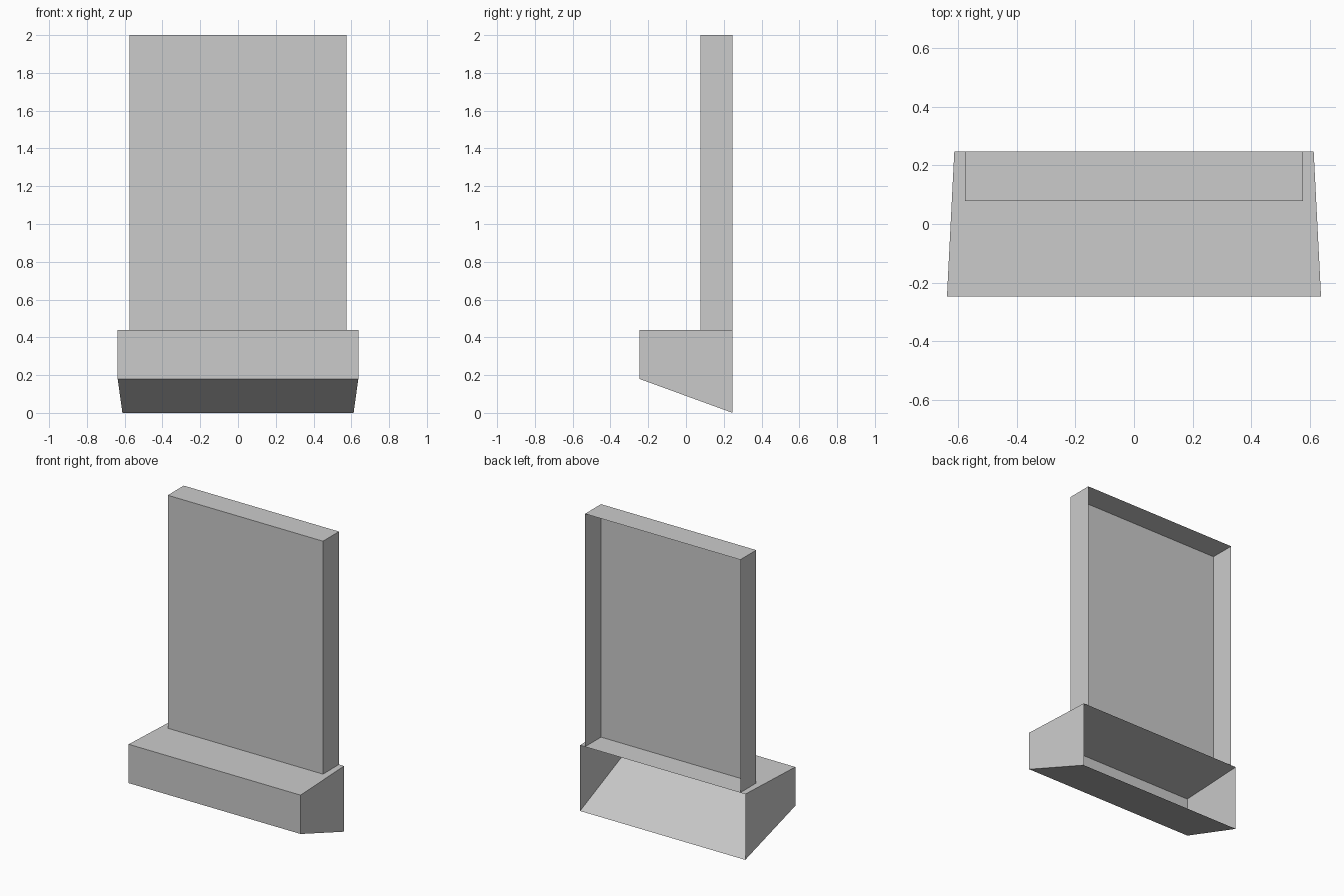
import bpy
import bmesh

cube = bpy.data.objects.get("Cube")
if cube:
    bpy.data.objects.remove(cube, do_unlink=True)

grey = bpy.data.materials.new("plain_grey")
grey.use_nodes = True
colour = (0.6, 0.6, 0.6, 1)
grey.diffuse_color = colour
grey.node_tree.nodes["Principled BSDF"].inputs["Base Color"].default_value = colour

BACK = 0.247
LEDGE = 0.44


def open_shell(name, front, back, open_sides):
    """Thin shell between front and back rectangles: (half width, y, bottom, top)."""
    bm = bmesh.new()
    bmesh.ops.create_cube(bm, size=2)
    # Remove the sides that stay open, chosen by their normals
    gone = [f for f in bm.faces
            if any(f.normal.dot(d) > 0.9 for d in open_sides)]
    bmesh.ops.delete(bm, geom=gone, context='FACES')
    # Fit the remaining sides between the two rectangles
    for v in bm.verts:
        half, y, low, high = front if v.co.y < 0 else back
        v.co = (half * v.co.x, y, high if v.co.z > 0 else low)
    mesh = bpy.data.meshes.new(name)
    bm.to_mesh(mesh)
    bm.free()
    mesh.materials.append(grey)
    obj = bpy.data.objects.new(name, mesh)
    bpy.context.collection.objects.link(obj)
    return obj


# Tapered base with a sloping underside, open at the back
open_shell("base", (0.637, -BACK, 0.18, LEDGE), (0.612, BACK, 0, LEDGE),
           [(0, 1, 0)])

# Upright panel, open at the back and where it meets the base
open_shell("back_panel", (0.575, 0.078, LEDGE, 2), (0.575, BACK, LEDGE, 2),
           [(0, 1, 0), (0, 0, -1)])
